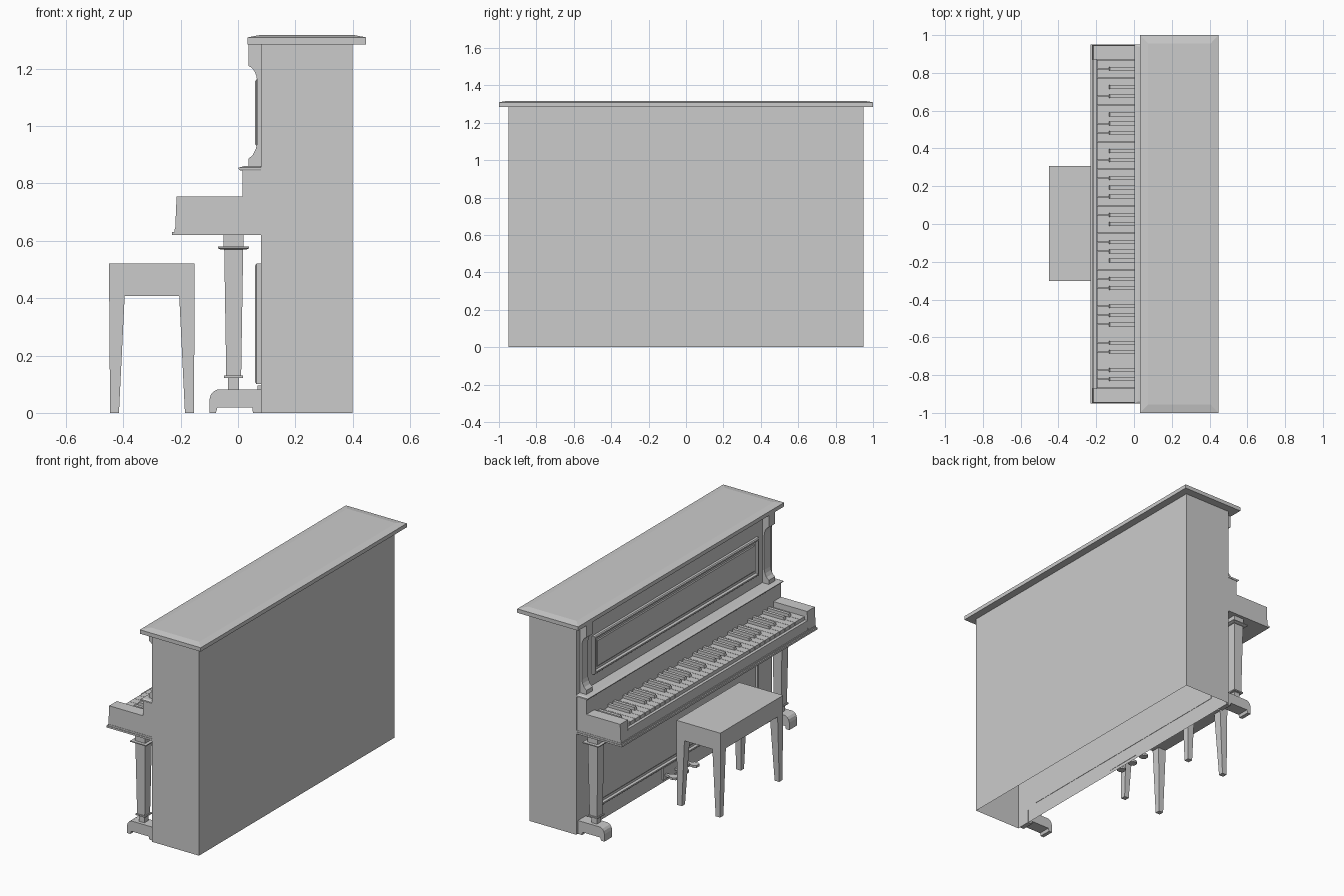
import bpy, bmesh
from mathutils import Vector

if "Cube" in bpy.data.objects:
    bpy.data.objects.remove(bpy.data.objects["Cube"])


def finish(name, bm):
    bmesh.ops.recalc_face_normals(bm, faces=bm.faces[:])
    me = bpy.data.meshes.new(name)
    bm.to_mesh(me)
    bm.free()
    ob = bpy.data.objects.new(name, me)
    bpy.context.collection.objects.link(ob)
    return ob


def add_prism(bm, pts, y0, y1):
    """Extrude an (x, z) profile along y."""
    face = bm.faces.new([bm.verts.new((x, y0, z)) for x, z in pts])
    ext = bmesh.ops.extrude_face_region(bm, geom=[face])
    verts = [v for v in ext["geom"] if isinstance(v, bmesh.types.BMVert)]
    bmesh.ops.translate(bm, verts=verts, vec=(0, y1 - y0, 0))


def prism(name, pts, y0, y1):
    bm = bmesh.new()
    add_prism(bm, pts, y0, y1)
    return finish(name, bm)


def rect(x0, x1, z0, z1):
    return [(x0, z0), (x1, z0), (x1, z1), (x0, z1)]


def box(name, x0, x1, y0, y1, z0, z1):
    return prism(name, rect(x0, x1, z0, z1), y0, y1)


def loft(name, rings):
    """Stack rectangular sections (x0, x1, y0, y1, z)."""
    bm = bmesh.new()
    loops = [[bm.verts.new(p) for p in ((a, c, z), (b, c, z), (b, d, z), (a, d, z))]
             for a, b, c, d, z in rings]
    for lo, hi in zip(loops, loops[1:]):
        for i in range(4):
            j = (i + 1) % 4
            bm.faces.new((lo[i], lo[j], hi[j], hi[i]))
    bm.faces.new(loops[0])
    bm.faces.new(loops[-1])
    return finish(name, bm)


def panel(name, x0, x1, hy, z0, z1, steps):
    """Moulded panel: repeated insets of the front (-x) face, each shifted in x."""
    bm = bmesh.new()
    add_prism(bm, rect(x0, x1, z0, z1), -hy, hy)
    bmesh.ops.recalc_face_normals(bm, faces=bm.faces[:])
    front = min(bm.faces, key=lambda f: f.calc_center_median().x)
    for thickness, dx in steps:
        bmesh.ops.inset_region(bm, faces=[front], thickness=thickness, depth=0)
        bmesh.ops.translate(bm, verts=front.verts[:], vec=(dx, 0, 0))
    return finish(name, bm)


# Cabinet: hollow shell, open underneath
cabinet = box("cabinet", 0.08, 0.40, -0.95, 0.95, 0, 1.287)
bm = bmesh.new()
bm.from_mesh(cabinet.data)
bottom = [f for f in bm.faces if f.calc_center_median().z < 0.001]
bmesh.ops.delete(bm, geom=bottom, context='FACES_ONLY')
bm.to_mesh(cabinet.data)
bm.free()

# Lid with bevelled top
loft("lid", [(0.033, 0.447, -1, 1, 1.285), (0.033, 0.447, -1, 1, 1.309),
             (0.075, 0.405, -0.955, 0.955, 1.317)])

# Moulded front panels
moulding = [(0.008, -0.005), (0.012, 0), (0.008, 0.012), (0.02, 0), (0.008, -0.004)]
panel("upper_panel", 0.065, 0.082, 0.80, 0.93, 1.163, moulding)
panel("lower_panel", 0.065, 0.082, 0.795, 0.10, 0.52, moulding)

# Fallboard, ledge and keybed
box("fallboard", 0.015, 0.082, -0.945, 0.945, 0.64, 0.848)
loft("ledge", [(0.008, 0.08, -0.948, 0.948, 0.845), (0.002, 0.08, -0.95, 0.95, 0.85),
               (0.002, 0.08, -0.95, 0.95, 0.855), (0.02, 0.08, -0.94, 0.94, 0.86)])
box("keybed_lower", -0.23, 0.082, -0.95, 0.95, 0.62, 0.631)
box("keybed_upper", -0.222, 0.082, -0.947, 0.947, 0.631, 0.641)
box("key_slip", -0.217, -0.199, -0.875, 0.875, 0.64, 0.70)

# Keys: 36 white, black ones on the boundaries in groups of two and three
pitch = 1.74 / 36
white, black = bmesh.new(), bmesh.new()
for k in range(36):
    y = 0.87 - k * pitch
    add_prism(white, rect(-0.197, 0.016, 0.64, 0.72), y - pitch + 0.001, y - 0.001)
    if k and k % 7 not in (2, 5):
        add_prism(black, [(-0.135, 0.715), (0.016, 0.715), (0.016, 0.738), (-0.128, 0.738)],
                  y - 0.01, y + 0.01)
finish("white_keys", white)
finish("black_keys", black)

# Parts repeated at both ends
bracket = [(0.082, 1.286), (0.036, 1.286), (0.036, 1.21), (0.048, 1.203), (0.058, 1.19),
           (0.064, 1.175), (0.067, 1.155), (0.067, 0.94), (0.062, 0.92), (0.052, 0.90),
           (0.036, 0.885), (0.036, 0.858), (0.082, 0.858)]
foot = [(-0.10, 0), (-0.10, 0.045), (-0.095, 0.063), (-0.085, 0.075), (-0.07, 0.082),
        (0.082, 0.082), (0.082, 0), (0.052, 0), (0.05, 0.018), (-0.072, 0.018), (-0.077, 0)]
arm = [(-0.219, 0.64), (0.016, 0.64), (0.016, 0.755), (-0.214, 0.755)]
leg = [(0.019, 0.08), (0.019, 0.122), (0.033, 0.122), (0.033, 0.13), (0.026, 0.13),
       (0.033, 0.57), (0.046, 0.57), (0.054, 0.574), (0.054, 0.58), (0.035, 0.58), (0.035, 0.622)]
for side, s in (("left", 1), ("right", -1)):
    prism("bracket_" + side, bracket, s * 0.855, s * 0.915)
    prism("key_arm_" + side, arm, s * 0.87, s * 0.945)
    prism("foot_" + side, foot, s * 0.86, s * 0.935)
    cx, cy = -0.015, s * 0.895
    loft("leg_" + side, [(cx - r, cx + r, cy - r, cy + r, z) for r, z in leg])

# Pedals: narrow stem with a rounded toe, on a small plate
box("pedal_plate", 0.068, 0.082, -0.12, 0.12, 0.02, 0.095)
outline = [(0.08, -0.008), (0.04, -0.01), (0.025, -0.022), (0.005, -0.024), (-0.012, -0.014)]
outline += [(x, -y) for x, y in reversed(outline)]
for i in (-1, 0, 1):
    bm = bmesh.new()
    face = bm.faces.new([bm.verts.new((x, y + i * 0.1, 0.04)) for x, y in outline])
    ext = bmesh.ops.extrude_face_region(bm, geom=[face])
    top = [v for v in ext["geom"] if isinstance(v, bmesh.types.BMVert)]
    bmesh.ops.translate(bm, verts=top, vec=Vector((0, 0, 0.014)))
    finish("pedal", bm)

# Bench with four tapered legs
bx, by = -0.30, 0.003
box("bench_seat", bx - 0.149, bx + 0.149, by - 0.305, by + 0.305, 0.408, 0.52)
for sx in (-1, 1):
    for sy in (-1, 1):
        rings = []
        for out, inn, z in ((0.003, 0.034, 0), (0, 0.054, 0.41)):
            xs = sorted((bx + sx * (0.149 - out), bx + sx * (0.149 - inn)))
            ys = sorted((by + sy * (0.305 - out), by + sy * (0.305 - inn)))
            rings.append((*xs, *ys, z))
        loft("bench_leg", rings)
